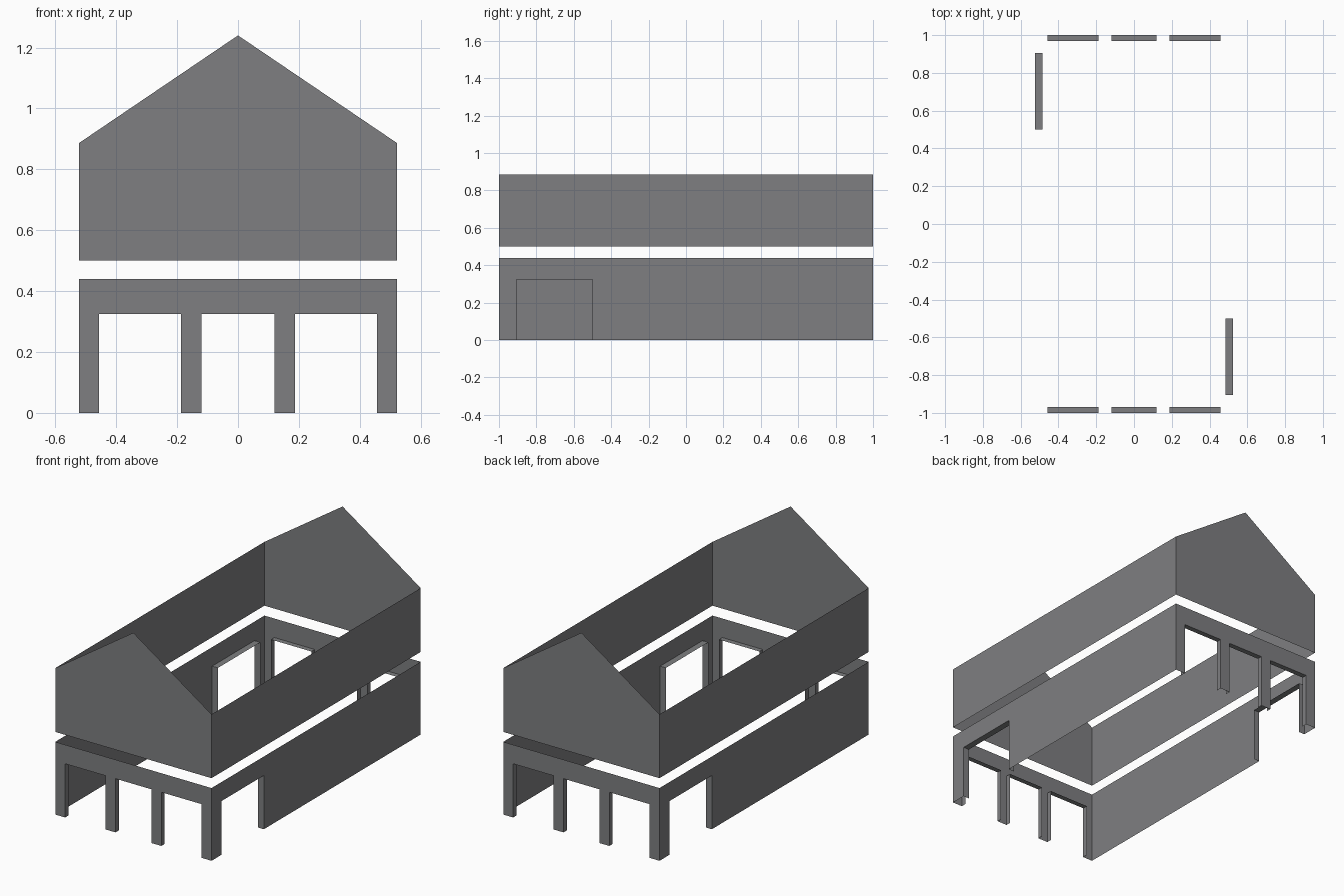
import bpy
import bmesh
from mathutils import Matrix, Vector
from math import radians

if "Cube" in bpy.data.objects:
    bpy.data.objects.remove(bpy.data.objects["Cube"])

HALF_W, HALF_L = 0.523, 1.0
DOOR_H, LOW_TOP = 0.325, 0.44
UP_BASE, EAVE, RIDGE = 0.50, 0.886, 1.24

grey = bpy.data.materials.new("wall grey")
grey.diffuse_color = (0.21, 0.212, 0.22, 1)
grey.use_nodes = True
grey.node_tree.nodes["Principled BSDF"].inputs["Base Color"].default_value = grey.diffuse_color


def wall(name, angle, dist, half, base, top, openings=(), depth=0.03, peak=None):
    """Thin wall facing outward at dist, with reveals round its openings."""
    rot = Matrix.Rotation(radians(angle), 3, 'Z')
    bm = bmesh.new()

    def face(points):
        bm.faces.new([bm.verts.new(rot @ Vector(p)) for p in points])

    # outline, notched by the openings along the bottom edge
    outline = [(-half, base)]
    for a, b in openings:
        notch = [(a, base), (a, DOOR_H), (b, DOOR_H), (b, base)]
        outline += notch
        # jambs and soffit
        for (u0, z0), (u1, z1) in zip(notch, notch[1:]):
            face([(u0, -dist, z0), (u0, depth - dist, z0),
                  (u1, depth - dist, z1), (u1, -dist, z1)])
    outline += [(half, base), (half, top)]
    if peak:
        outline.append((0, peak))
    outline.append((-half, top))
    face([(u, -dist, z) for u, z in outline])

    bmesh.ops.remove_doubles(bm, verts=bm.verts, dist=1e-5)
    mesh = bpy.data.meshes.new(name)
    bm.to_mesh(mesh)
    bm.free()
    mesh.materials.append(grey)
    bpy.context.collection.objects.link(bpy.data.objects.new(name, mesh))


END_DOORS = [(-0.457, -0.187), (-0.12, 0.12), (0.187, 0.457)]
SIDE_DOOR = [(-0.905, -0.50)]

# end walls: three openings below, gable above
for label, angle in (("front", 0), ("back", 180)):
    wall(label + "_lower_wall", angle, HALF_L, HALF_W, 0, LOW_TOP, END_DOORS, 0.032)
    wall(label + "_gable", angle, HALF_L, HALF_W, UP_BASE, EAVE, peak=RIDGE)

# side walls: one opening below, plain band above
for label, angle in (("right", 90), ("left", 270)):
    wall(label + "_lower_wall", angle, HALF_W, HALF_L, 0, LOW_TOP, SIDE_DOOR, 0.039)
    wall(label + "_upper_wall", angle, HALF_W, HALF_L, UP_BASE, EAVE)
